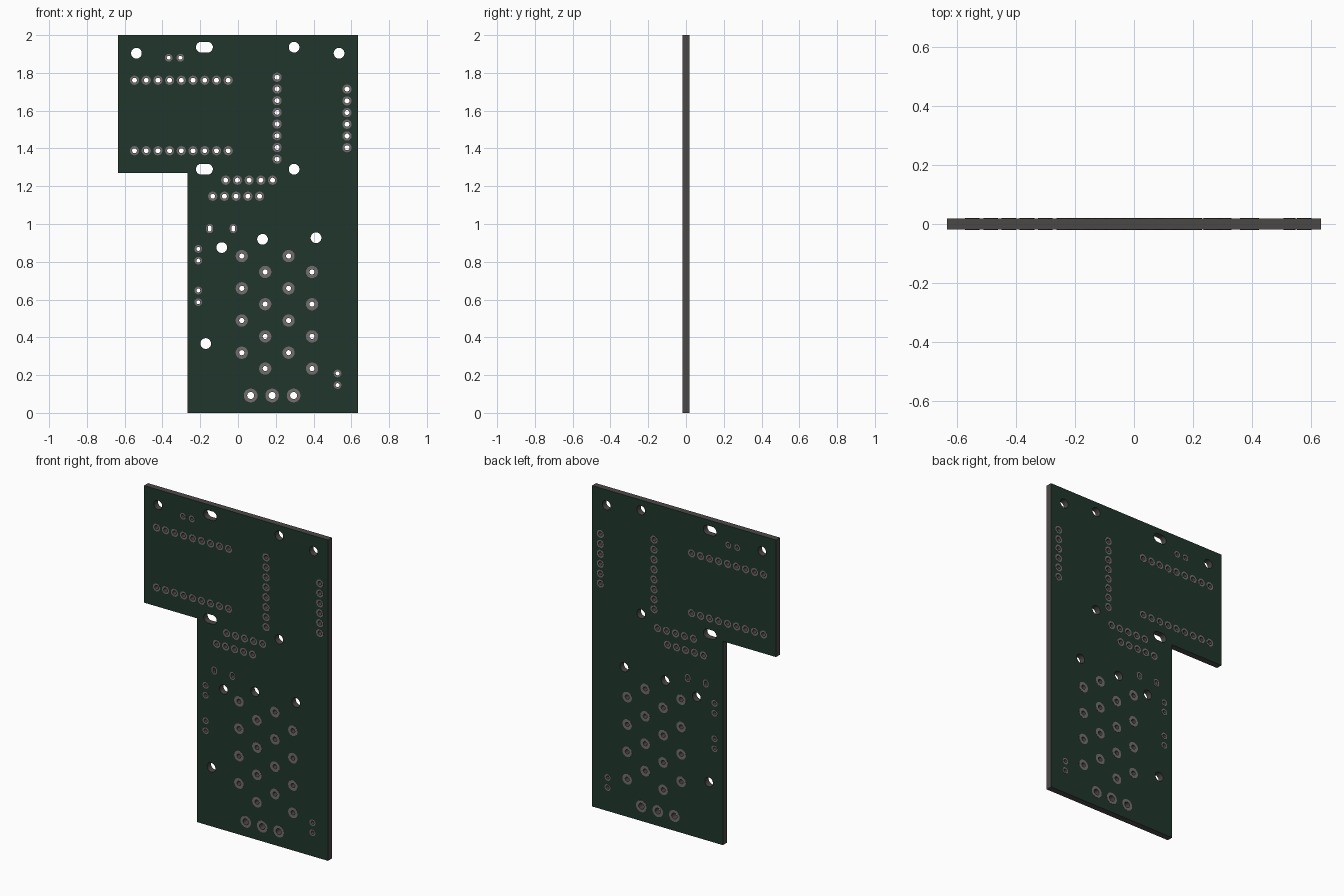
import bpy, bmesh
from math import pi, cos, sin, radians

if "Cube" in bpy.data.objects:
    bpy.data.objects.remove(bpy.data.objects["Cube"])

HALF = 0.0192      # half board thickness
PAD = 0.0006       # half pad thickness


def material(name, rgb):
    m = bpy.data.materials.new(name)
    m.diffuse_color = (*rgb, 1)
    m.use_nodes = True
    m.node_tree.nodes["Principled BSDF"].inputs["Base Color"].default_value = m.diffuse_color
    return m


green = material("green_mask", (0.014, 0.037, 0.024))
core = material("dark_core", (0.07, 0.066, 0.064))
metal = material("pad_metal", (0.17, 0.155, 0.15))


def oval(x, z, r, dx=0, dz=0, n=24):
    """Circle, stretched into a slot by half-lengths dx or dz."""
    pts = []
    for i in range(n):
        a = 2 * pi * (i + 0.5) / n
        c, s = cos(a), sin(a)
        pts.append((x + r * c + (dx if c > 0 else -dx),
                    z + r * s + (dz if s > 0 else -dz)))
    return pts


def plate(name, loops, half, y, mats):
    """Fill nested outlines, extrude along y, and return a clean mesh object."""
    cu = bpy.data.curves.new(name, 'CURVE')
    cu.dimensions = '2D'
    cu.fill_mode = 'BOTH'
    cu.extrude = half
    for pts in loops:
        sp = cu.splines.new('POLY')
        sp.points.add(len(pts) - 1)
        for p, (x, z) in zip(sp.points, pts):
            p.co = (x, z, 0, 1)
        sp.use_cyclic_u = True
    tmp = bpy.data.objects.new(name + "_curve", cu)
    bpy.context.collection.objects.link(tmp)
    bpy.context.view_layer.update()
    me = bpy.data.meshes.new_from_object(
        tmp.evaluated_get(bpy.context.evaluated_depsgraph_get()))
    bpy.data.objects.remove(tmp)
    bm = bmesh.new()
    bm.from_mesh(me)
    bmesh.ops.remove_doubles(bm, verts=bm.verts, dist=1e-5)
    # stand the plate upright: local y becomes z
    for v in bm.verts:
        v.co = (v.co.x, y - v.co.z, v.co.y)
    bmesh.ops.recalc_face_normals(bm, faces=bm.faces)
    me.materials.clear()
    for m in mats:
        me.materials.append(m)
    bm.normal_update()
    for f in bm.faces:
        f.material_index = 0 if abs(f.normal.y) > 0.5 else len(mats) - 1
    bm.to_mesh(me)
    bm.free()
    me.name = name
    ob = bpy.data.objects.new(name, me)
    bpy.context.collection.objects.link(ob)
    bpy.ops.object.select_all(action='DESELECT')
    ob.select_set(True)
    bpy.context.view_layer.objects.active = ob
    bpy.ops.object.shade_smooth_by_angle(angle=radians(30))
    return ob


def line(x, z, count, dx=0.0, dz=0.0):
    return [(x + i * dx, z + i * dz) for i in range(count)]


P = 0.062  # pin pitch

# Pin header pads
headers = (line(-0.548, 1.761, 9, dx=P) + line(-0.548, 1.388, 9, dx=P)
           + line(0.207, 1.777, 8, dz=-P) + line(0.577, 1.714, 6, dz=-P)
           + line(-0.065, 1.232, 5, dx=P) + line(-0.134, 1.147, 5, dx=P))
# Two-pin component pads
small = (line(-0.367, 1.880, 2, dx=P) + line(-0.210, 0.868, 2, dz=-P)
         + line(-0.210, 0.648, 2, dz=-P) + line(0.527, 0.209, 2, dz=-P))
# Staggered terminal pads
terminals = []
for x in (0.020, 0.268):
    terminals += line(x, 0.830, 4, dz=-0.1705)
    terminals += line(x + 0.124, 0.746, 4, dz=-0.1705)
# Switch pads
switch = line(0.067, 0.092, 3, dx=0.1137)
ovals = line(-0.150, 0.976, 2, dx=0.125)

# (name, places, outer radius, drill radius, vertical stretch)
pad_sets = [("header_pads", headers, 0.0245, 0.0130, 0),
            ("component_pads", small, 0.0205, 0.0105, 0),
            ("terminal_pads", terminals, 0.0325, 0.0135, 0),
            ("switch_pads", switch, 0.0365, 0.0185, 0),
            ("oval_pads", ovals, 0.0190, 0.0100, 0.006)]

# Board with mounting holes, slots and drilled pad holes
outline = [(-0.634, 2), (-0.634, 1.27), (-0.268, 1.27),
           (-0.268, 0), (0.634, 0), (0.634, 2)]
mounts = [(-0.538, 1.904), (0.535, 1.904), (0.297, 1.936), (0.297, 1.290),
          (-0.086, 0.875), (0.130, 0.919), (0.413, 0.927), (-0.171, 0.367)]
loops = [outline] + [oval(x, z, 0.0285) for x, z in mounts]
loops += [oval(-0.178, z, 0.0285, dx=0.0165) for z in (1.936, 1.290)]
for _, places, _, drill, dz in pad_sets:
    loops += [oval(x, z, drill, dz=dz) for x, z in places]
plate("circuit_board", loops, HALF, 0, [green, core])

# Ring pads on both faces
for name, places, outer, drill, dz in pad_sets:
    rings = []
    for x, z in places:
        rings += [oval(x, z, outer, dz=dz), oval(x, z, drill, dz=dz)]
    for side, y in (("front", -HALF), ("back", HALF)):
        plate(f"{side}_{name}", rings, PAD, y, [metal])
